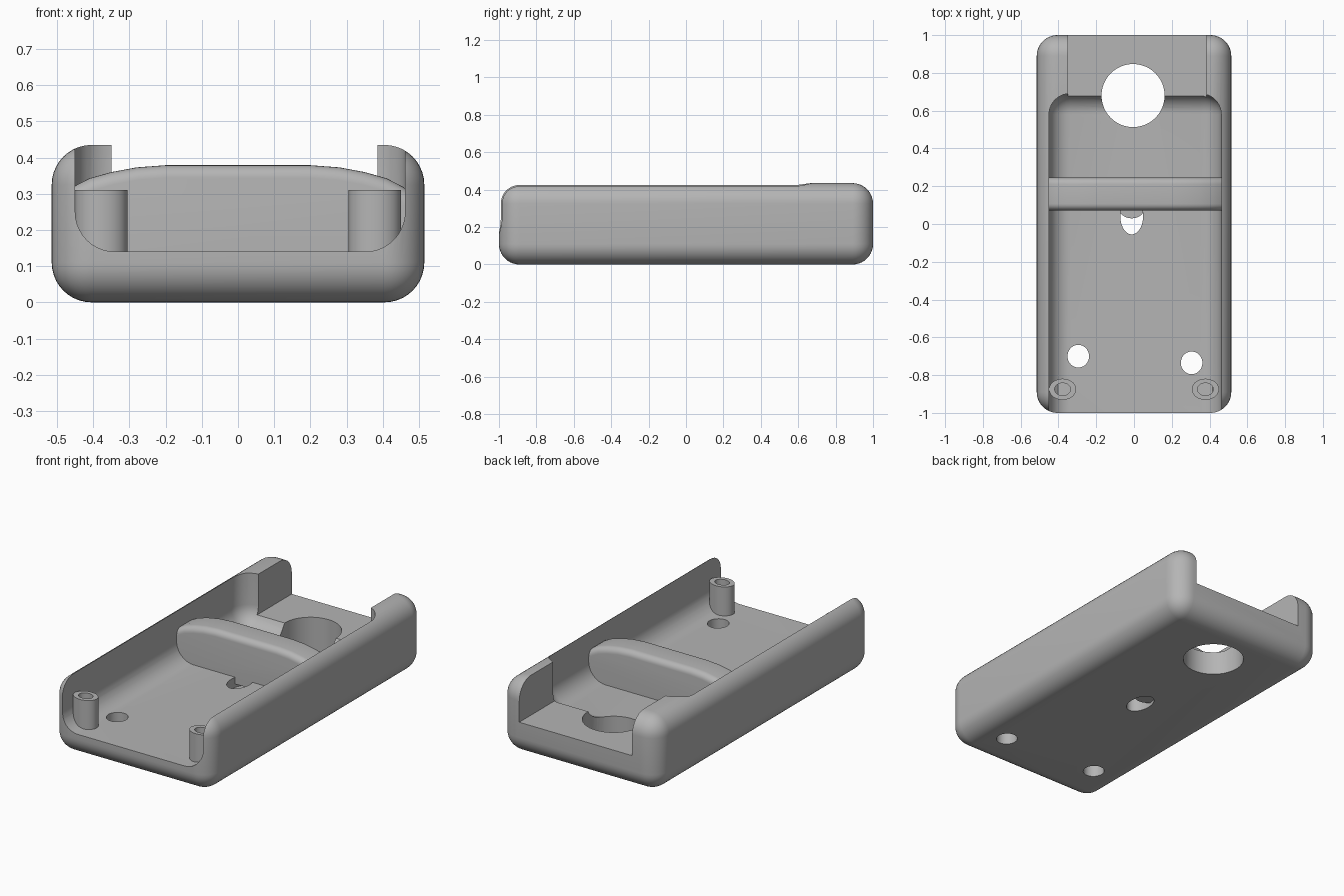
import bpy, bmesh
from mathutils import Matrix, Vector

default = bpy.data.objects.get("Cube")
if default:
    bpy.data.objects.remove(default, do_unlink=True)

grey = bpy.data.materials.new("plain grey")
grey.use_nodes = True
COLOUR = (0.46, 0.46, 0.46, 1)
grey.diffuse_color = COLOUR
grey.node_tree.nodes["Principled BSDF"].inputs["Base Color"].default_value = COLOUR


def finish(bm, name):
    bmesh.ops.recalc_face_normals(bm, faces=bm.faces)
    mesh = bpy.data.meshes.new(name)
    bm.to_mesh(mesh)
    bm.free()
    mesh.materials.append(grey)
    obj = bpy.data.objects.new(name, mesh)
    bpy.context.collection.objects.link(obj)
    return obj


def box(name, low, high, radius=0.0, segments=10):
    """Box between two corners, with every edge rounded."""
    low, high = Vector(low), Vector(high)
    bm = bmesh.new()
    bmesh.ops.create_cube(bm, size=1)
    bmesh.ops.scale(bm, vec=high - low, verts=bm.verts)
    bmesh.ops.translate(bm, vec=(low + high) / 2, verts=bm.verts)
    if radius:
        bmesh.ops.bevel(bm, geom=bm.edges[:], offset=radius, segments=segments,
                        profile=0.5, affect='EDGES')
    return finish(bm, name)


def tube(name, x, y, z0, z1, rx, ry):
    """Upright cylinder with an elliptical section."""
    bm = bmesh.new()
    bmesh.ops.create_cone(bm, cap_ends=True, segments=48, radius1=1, radius2=1, depth=1)
    bmesh.ops.scale(bm, vec=(rx, ry, z1 - z0), verts=bm.verts)
    bmesh.ops.translate(bm, vec=(x, y, (z0 + z1) / 2), verts=bm.verts)
    return finish(bm, name)


def cut(obj, cutter):
    mod = obj.modifiers.new(cutter.name, 'BOOLEAN')
    mod.operation = 'DIFFERENCE'
    mod.solver = 'EXACT'
    mod.object = cutter
    bpy.context.view_layer.objects.active = obj
    bpy.ops.object.modifier_apply(modifier=mod.name)
    bpy.data.objects.remove(cutter, do_unlink=True)


def smooth(obj):
    bpy.ops.object.select_all(action='DESELECT')
    obj.select_set(True)
    bpy.context.view_layer.objects.active = obj
    bpy.ops.object.shade_smooth_by_angle(angle=0.5)


# Rounded tray, hollowed from the front, with a raised open notch at the back
tray = box("tray", (-0.515, -1, 0), (0.515, 1, 0.435), 0.11)
cut(tray, box("cavity", (-0.45, -1.4, 0.14), (0.462, 0.69, 0.9), 0.11))
cut(tray, box("back_notch", (-0.35, 0.5, 0.2), (0.385, 1.3, 0.9)))

# Holes through the floor
for name, x, y, rx, ry in (("large_hole", -0.005, 0.68, 0.167, 0.167),
                           ("right_hole", -0.295, -0.7, 0.057, 0.06),
                           ("left_hole", 0.305, -0.735, 0.057, 0.06),
                           ("centre_hole", -0.012, 0.04, 0.06, 0.095)):
    cut(tray, tube(name, x, y, -0.2, 0.4, rx, ry))
smooth(tray)

# Lip that half closes the centre hole
smooth(tube("centre_hole_lip", -0.012, 0.09, 0.02, 0.08, 0.07, 0.06))

# Cross ridge with a crowned, rounded top
half = [(0.48, 0.1), (0.48, 0.3), (0.455, 0.32), (0.41, 0.343), (0.35, 0.36),
        (0.28, 0.373), (0.2, 0.379)]
outline = half + [(-x, z) for x, z in reversed(half)]
bm = bmesh.new()
front = bm.faces.new([bm.verts.new((x, 0.072, z)) for x, z in outline])
extruded = bmesh.ops.extrude_face_region(bm, geom=[front])
bmesh.ops.translate(bm, vec=(0, 0.173, 0),
                    verts=[g for g in extruded["geom"] if isinstance(g, bmesh.types.BMVert)])
rims = [e for e in bm.edges
        if abs(e.verts[0].co.y - e.verts[1].co.y) < 0.01
        and min(v.co.z for v in e.verts) > 0.25]
bmesh.ops.bevel(bm, geom=rims, offset=0.035, segments=6, profile=0.5, affect='EDGES')
smooth(finish(bm, "cross_ridge"))

# Hollow screw posts at the front corners
for side, x in (("right", -0.378), ("left", 0.378)):
    post = tube(side + "_post", x, -0.875, 0.1, 0.31, 0.072, 0.056)
    cut(post, tube("post_bore", x, -0.875, 0.16, 0.5, 0.042, 0.033))
    smooth(post)
